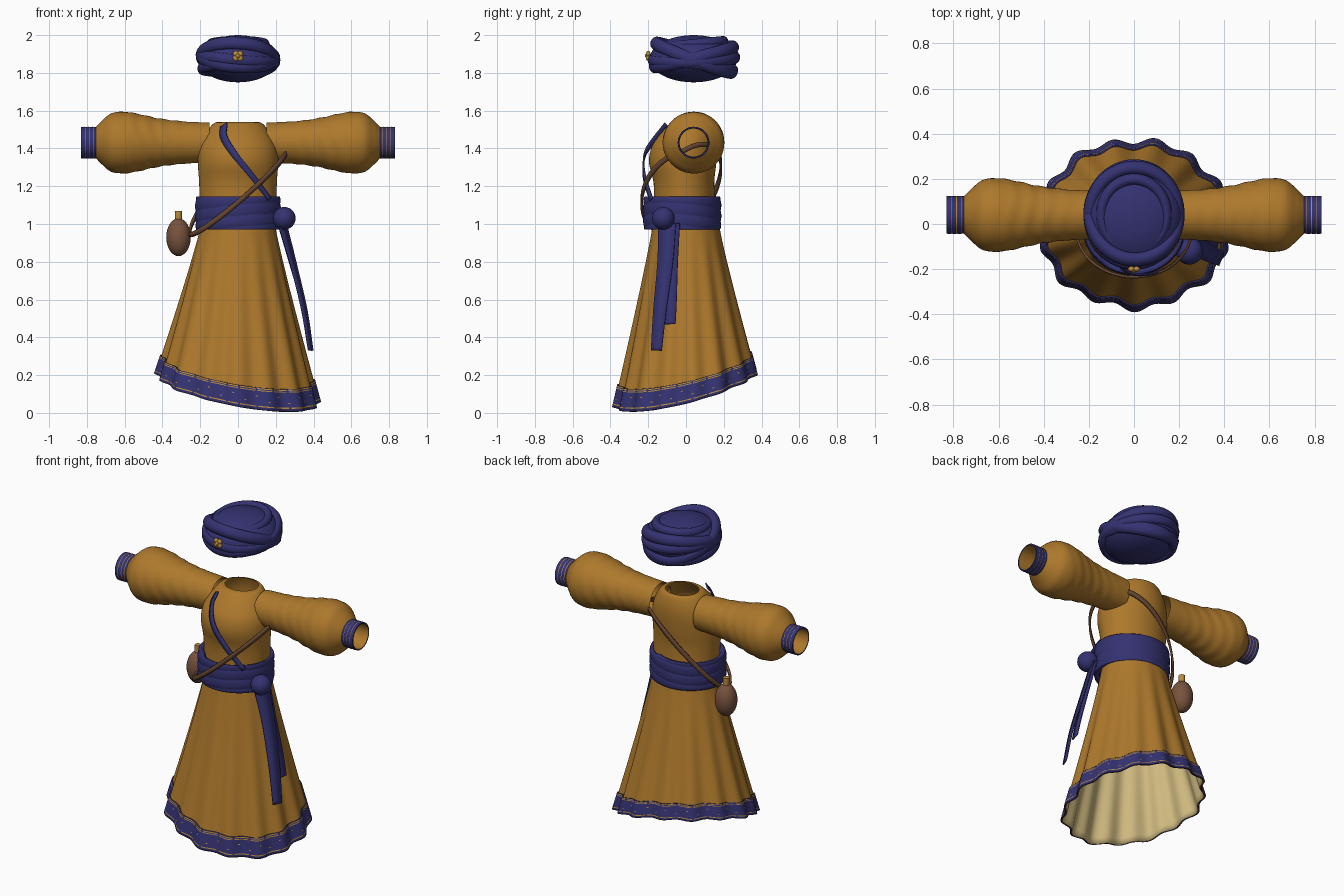
import bpy
from math import sin, cos, pi, radians
from mathutils import Vector

if "Cube" in bpy.data.objects:
    bpy.data.objects.remove(bpy.data.objects["Cube"], do_unlink=True)


def material(name, rgb):
    m = bpy.data.materials.new(name)
    m.use_nodes = True
    m.diffuse_color = (*rgb, 1)
    m.node_tree.nodes["Principled BSDF"].inputs["Base Color"].default_value = (*rgb, 1)
    return m


OCHRE = material("ochre cloth", (0.42, 0.19, 0.025))
INDIGO = material("indigo cloth", (0.034, 0.032, 0.165))
GOLD = material("gold thread", (0.5, 0.27, 0.045))
CREAM = material("cream lining", (0.64, 0.5, 0.22))
LEATHER = material("brown leather", (0.185, 0.085, 0.047))
STRAP = material("dark leather", (0.13, 0.06, 0.03))


def finish(obj, name, *mats, angle=40):
    obj.name = name
    for m in mats:
        obj.data.materials.append(m)
    bpy.ops.object.select_all(action="DESELECT")
    obj.select_set(True)
    bpy.context.view_layer.objects.active = obj
    bpy.ops.object.shade_smooth_by_angle(angle=radians(angle))
    return obj


def surface(name, rows, cols, point, mats, pick=lambda i, j: 0, closed=True):
    """Grid of quads from point(row value, column value); pick gives the material slot."""
    n, k = len(cols), len(cols) if closed else len(cols) - 1
    verts = [point(r, c) for r in rows for c in cols]
    cells = [(i, j) for i in range(len(rows) - 1) for j in range(k)]
    faces = [(i * n + j, (i + 1) * n + j, (i + 1) * n + (j + 1) % n, i * n + (j + 1) % n)
             for i, j in cells]
    mesh = bpy.data.meshes.new(name)
    mesh.from_pydata(verts, [], faces)
    for poly, (i, j) in zip(mesh.polygons, cells):
        poly.material_index = pick(i, j)
    obj = bpy.data.objects.new(name, mesh)
    bpy.context.collection.objects.link(obj)
    return finish(obj, name, *mats)


def thicken(obj, amount, slot=0, offset=-1):
    mod = obj.modifiers.new("thickness", "SOLIDIFY")
    mod.thickness, mod.offset, mod.material_offset = amount, offset, slot


def ring(n):
    return [2 * pi * j / n for j in range(n)]


def spline(pts, t):
    """Smooth interpolation through pts, t in 0..1."""
    p = [Vector(q) for q in pts]
    p = [2 * p[0] - p[1]] + p + [2 * p[-1] - p[-2]]
    u = t * (len(pts) - 1)
    i = min(int(u), len(pts) - 2)
    f = u - i
    a, b, c, d = p[i:i + 4]
    return 0.5 * (2 * b + (c - a) * f + (2 * a - 5 * b + 4 * c - d) * f * f
                  + (3 * b - a - 3 * c + d) * f ** 3)


def ribbon(name, path, width, mat, steps=32, thick=0.008):
    """Flat strip along path(t), its face turned away from the body axis."""
    def point(t, side):
        p = path(t)
        run = path(min(t + 0.01, 1.01)) - path(t - 0.01)
        across = run.cross(Vector((p.x, p.y, 0))).normalized()
        return p + across * side * width(t) / 2
    obj = surface(name, [i / steps for i in range(steps + 1)], [-1, 1], point, [mat], closed=False)
    thicken(obj, thick, offset=0)


def ball(name, loc, scale, mat, segs=32):
    bpy.ops.mesh.primitive_uv_sphere_add(segments=segs, ring_count=segs // 2, radius=1, location=loc)
    bpy.context.object.scale = scale
    finish(bpy.context.object, name, mat)


# Bodice with open neck: rows of height, half width, front y, back y
bodice = [(1.54, 0.1, -0.05, 0.125), (1.535, 0.125, -0.075, 0.14),
          (1.51, 0.15, -0.105, 0.152), (1.46, 0.183, -0.15, 0.163), (1.4, 0.207, -0.185, 0.165),
          (1.32, 0.212, -0.195, 0.16), (1.2, 0.205, -0.17, 0.15), (0.98, 0.2, -0.175, 0.165)]


def bodice_point(t, a):
    z, _, _ = spline([(r[0], 0, 0) for r in bodice], t)
    w, f, b = spline([r[1:] for r in bodice], t)
    return (w * sin(a), (f + b) / 2 - (b - f) / 2 * cos(a), z)


surface("bodice", [i / 32 for i in range(33)], ring(64), bodice_point, [OCHRE])


# Skirt: pleats deepen towards a slanted hem, cream inside
def skirt_point(t, a, lift=0):
    wave = 0.013 * cos(15 * a) + 0.006 * sin(7 * a + 1)
    hx, hy = 0.42 + wave, 0.365 + wave
    hem = 0.126 - 0.18 * 0.42 * sin(a) - 0.25 * 0.37 * cos(a)
    f = t ** 1.08
    return ((0.195 + (hx - 0.195) * f + lift) * sin(a),
            -(0.175 + (hy - 0.175) * f + lift) * cos(a), 1.0 + (hem - 1.0) * t)


skirt = surface("skirt", [i / 24 for i in range(25)], ring(240), skirt_point, [OCHRE, CREAM])
thicken(skirt, 0.005, slot=1)

# Hem border with stitched gold lines and scattered dots
border = [0.88, 0.883, 0.889, 0.894, 0.899, 0.924, 0.929, 0.953, 0.958, 0.979, 0.985, 1.0]


def border_slot(i, j):
    if i in (1, 3, 9):
        return int(j % 9 != 0)
    return int(i in (5, 7) and (j + i * 3) % 12 == 0)


hem = surface("hem_border", border, ring(240), lambda t, a: skirt_point(t, a, 0.008),
              [INDIGO, GOLD], border_slot)
thicken(hem, 0.007)

# Sleeves with puffed forearms, cuffs with gold lines
sleeve = [(0.15, 0.105), (0.3, 0.113), (0.42, 0.128), (0.52, 0.15), (0.6, 0.163),
          (0.67, 0.155), (0.72, 0.116), (0.755, 0.08)]
cuff = [(0.745, 0.078), (0.748, 0.083), (0.764, 0.083), (0.767, 0.084), (0.785, 0.083),
        (0.788, 0.084), (0.808, 0.083), (0.811, 0.084), (0.83, 0.083), (0.83, 0.076), (0.72, 0.074)]
for side, label in ((1, "left"), (-1, "right")):
    def around(x, r, a, s=side):
        return (s * x, 0.04 + r * cos(a), 1.431 - s * r * sin(a))

    def sleeve_point(t, a):
        x, r, _ = spline([(*q, 0) for q in sleeve], t)
        fold = max(0, sin(pi * (x - 0.2) / 0.48)) * 0.002
        return around(x, r + fold * sin(80 * x + 2 * sin(2 * a) + a), a)

    surface(label + "_sleeve", [i / 56 for i in range(57)], ring(48), sleeve_point, [OCHRE])
    surface(label + "_cuff", cuff, ring(48), lambda q, a: around(*q, a), [INDIGO, GOLD, OCHRE],
            lambda i, j: 2 if i > 8 else int(i in (2, 4, 6)))


# Waist sash with softly overlapping wraps
def sash_point(t, a):
    u = (t * 3 + 0.45 * sin(a + 0.6)) % 1
    r = 0.005 * sin(pi * u) ** 0.5 - 0.006 * (abs(2 * t - 1) ** 6)
    return ((0.222 + r) * sin(a), -0.02 - (0.202 + r) * cos(a), 1.145 - 0.175 * t)


thicken(surface("waist_sash", [i / 42 for i in range(43)], ring(72), sash_point, [INDIGO]), 0.03)

# Sash knot and hanging tails
ball("sash_knot", (0.245, -0.12, 1.03), (0.06, 0.06, 0.06), INDIGO)
tails = {"front_tail": [(0.235, -0.1, 1.0), (0.29, -0.11, 0.8), (0.35, -0.138, 0.55), (0.385, -0.157, 0.33)],
         "rear_tail": [(0.23, -0.08, 1.0), (0.285, -0.085, 0.8), (0.34, -0.085, 0.6), (0.37, -0.085, 0.47)]}
for name, pts in tails.items():
    ribbon(name, lambda t, p=pts: spline(p, t), lambda t: 0.1 - 0.04 * t, INDIGO)

# Crossing lapel on the chest
lapel = [(-0.075, -0.1, 1.525), (-0.075, -0.155, 1.46), (-0.02, -0.217, 1.37),
         (0.07, -0.222, 1.26), (0.17, -0.185, 1.13)]
ribbon("lapel", lambda t: spline(lapel, t), lambda t: 0.046 - 0.02 * t, INDIGO)


# Shoulder strap: sags across the front, runs high over the back
def strap_path(t):
    a = 2 * pi * t
    drop = 0.05 * max(0, sin(a)) - 0.14 * max(0, -sin(a))
    return Vector((0.255 * cos(a), -0.025 - 0.21 * sin(a), 1.165 + 0.215 * cos(a) - drop))


ribbon("shoulder_strap", strap_path, lambda t: 0.026, STRAP, steps=72, thick=0.012)

# Flask with stopper
ball("flask", (-0.315, 0.05, 0.93), (0.065, 0.065, 0.1), LEATHER)
bpy.ops.mesh.primitive_cylinder_add(vertices=20, radius=0.018, depth=0.06, location=(-0.315, 0.05, 1.04))
finish(bpy.context.object, "flask_stopper", GOLD)

# Turban: domed core and tilted rolled wraps
ball("turban_core", (0, 0.04, 1.875), (0.215, 0.232, 0.125), INDIGO, 48)
wraps = [(1.88, -21, 4, 0.2, 0.029), (1.885, 14, 3, 0.2, 0.029), (1.835, -6, -4, 0.195, 0.025),
         (1.875, 2, 5, 0.202, 0.027), (1.95, 6, 0, 0.147, 0.024)]
for k, (z, tilt, roll, major, minor) in enumerate(wraps):
    bpy.ops.mesh.primitive_torus_add(major_segments=64, minor_segments=16, major_radius=major,
                                     minor_radius=minor, location=(0, 0.042, z),
                                     rotation=(radians(tilt), radians(roll), 0))
    bpy.context.object.scale = (0.98, 1.07, 1.2)
    finish(bpy.context.object, f"turban_wrap_{k + 1}", INDIGO)

# Turban brooch: centre bead and four petals
ball("brooch_centre", (0, -0.206, 1.89), (0.012, 0.012, 0.012), GOLD, 16)
for k in range(4):
    a = pi / 4 + k * pi / 2
    ball(f"brooch_petal_{k + 1}", (0.016 * cos(a), -0.2, 1.89 + 0.016 * sin(a)),
         (0.016, 0.012, 0.016), GOLD, 16)
